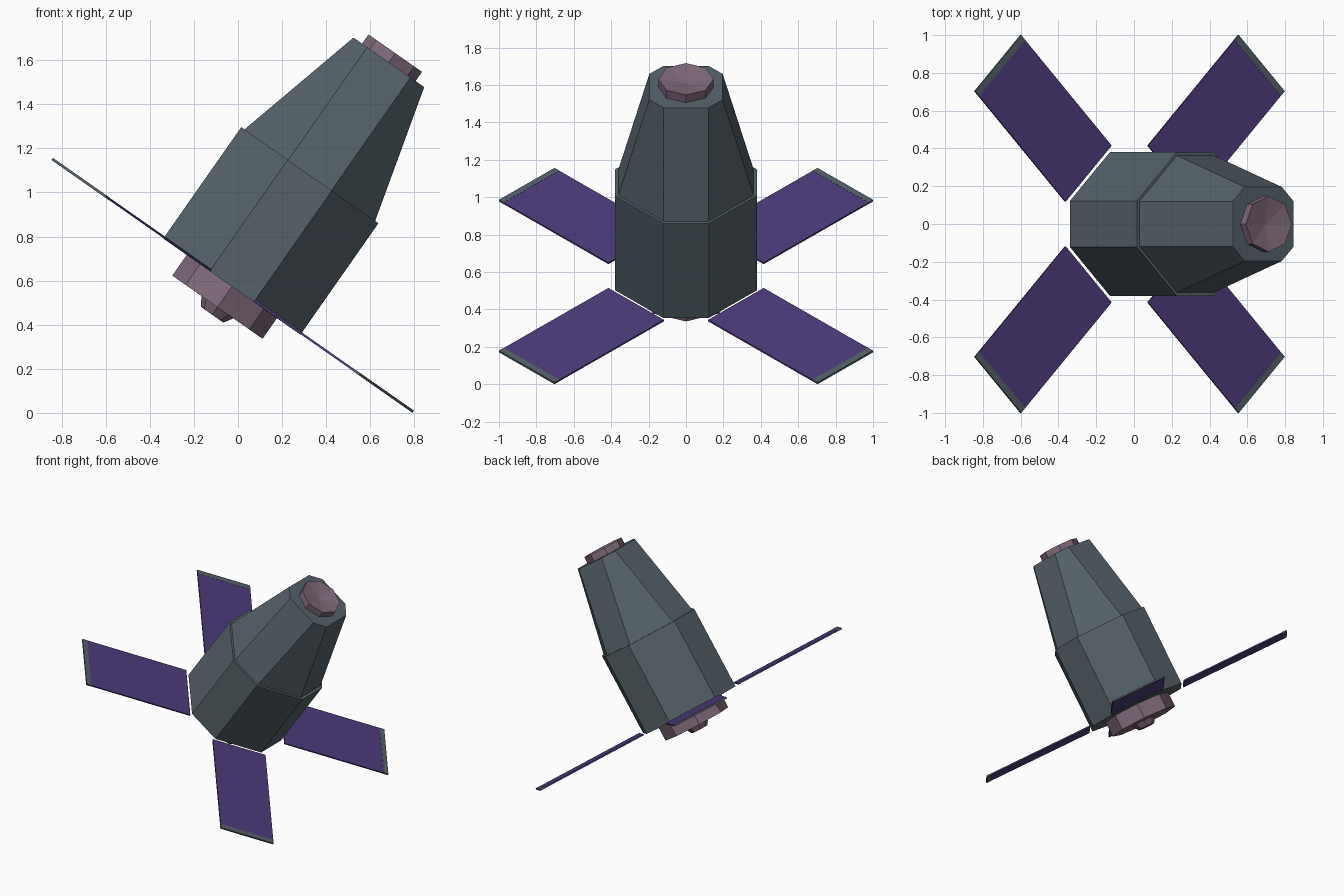
import bpy, bmesh
from math import cos, sin, pi, radians
from mathutils import Matrix

if "Cube" in bpy.data.objects:
    bpy.data.objects.remove(bpy.data.objects["Cube"])

# Whole craft is modelled upright, then leaned 35 degrees towards +x
LEAN = Matrix.Translation((-0.028, 0, 0.573)) @ Matrix.Rotation(radians(35), 4, 'Y')


def material(name, rgb):
    m = bpy.data.materials.new(name)
    m.diffuse_color = (*rgb, 1)
    m.use_nodes = True
    m.node_tree.nodes["Principled BSDF"].inputs["Base Color"].default_value = m.diffuse_color
    return m


HULL = material("slate", (0.09, 0.12, 0.14))
METAL = material("mauve", (0.21, 0.14, 0.19))
PANEL = material("violet", (0.075, 0.045, 0.2))


def finish(bm, name, mat, matrix=LEAN):
    bmesh.ops.recalc_face_normals(bm, faces=bm.faces)
    me = bpy.data.meshes.new(name)
    bm.to_mesh(me)
    bm.free()
    me.materials.append(mat)
    ob = bpy.data.objects.new(name, me)
    bpy.context.collection.objects.link(ob)
    ob.matrix_world = matrix
    return ob


def chamfered(a, b):
    """Square of half-size a with corners cut, flat sides of half-length b."""
    return [(a, -b), (a, b), (b, a), (-b, a), (-a, b), (-a, -b), (-b, -a), (b, -a)]


def octagon(r):
    return [(r * cos(i * pi / 4), r * sin(i * pi / 4)) for i in range(8)]


def loft(name, sections, mat, dish=0):
    """Stack of (outline, height) sections; dish sinks the top centre."""
    bm = bmesh.new()
    rings = [[bm.verts.new((x, y, z)) for x, y in pts] for pts, z in sections]
    for lo, hi in zip(rings, rings[1:]):
        for i in range(len(lo)):
            j = (i + 1) % len(lo)
            bm.faces.new((lo[i], lo[j], hi[j], hi[i]))
    bm.faces.new(rings[0][::-1])
    top = bm.faces.new(rings[-1])
    if dish:
        centre = bmesh.ops.poke(bm, faces=[top])["verts"][0]
        centre.co.z -= dish
    return finish(bm, name, mat)


def box(name, x0, x1, width, thick, z, mat, angle):
    bm = bmesh.new()
    bmesh.ops.create_cube(bm, size=1, matrix=Matrix.Translation(((x0 + x1) / 2, 0, z))
                          @ Matrix.Diagonal((x1 - x0, width, thick, 1)))
    return finish(bm, name, mat, LEAN @ Matrix.Rotation(angle, 4, 'Z'))


# Hull: straight lower module, small ledge, tapered upper module
loft("hull", [(chamfered(0.38, 0.122), 0), (chamfered(0.38, 0.122), 0.617),
              (chamfered(0.362, 0.12), 0.617), (chamfered(0.196, 0.12), 1.242)], HULL)

# Docking ring on the nose, with a dished face
loft("nose_ring", [(octagon(0.148), 1.24), (octagon(0.148), 1.293)], METAL, dish=0.025)

# Engine block and nozzle underneath
loft("engine_block", [(octagon(0.25), -0.114), (octagon(0.25), 0.002)], METAL)
loft("engine_nozzle", [(octagon(0.062), -0.156), (octagon(0.09), -0.112)], METAL)

# Four diagonal solar panels with end strips
for i in range(4):
    ang = pi / 4 + i * pi / 2
    box(f"solar_panel_{i + 1}", 0.377, 1.168, 0.42, 0.01, 0.007, PANEL, ang)
    box(f"panel_end_strip_{i + 1}", 1.168, 1.204, 0.42, 0.012, 0.007, HULL, ang)
